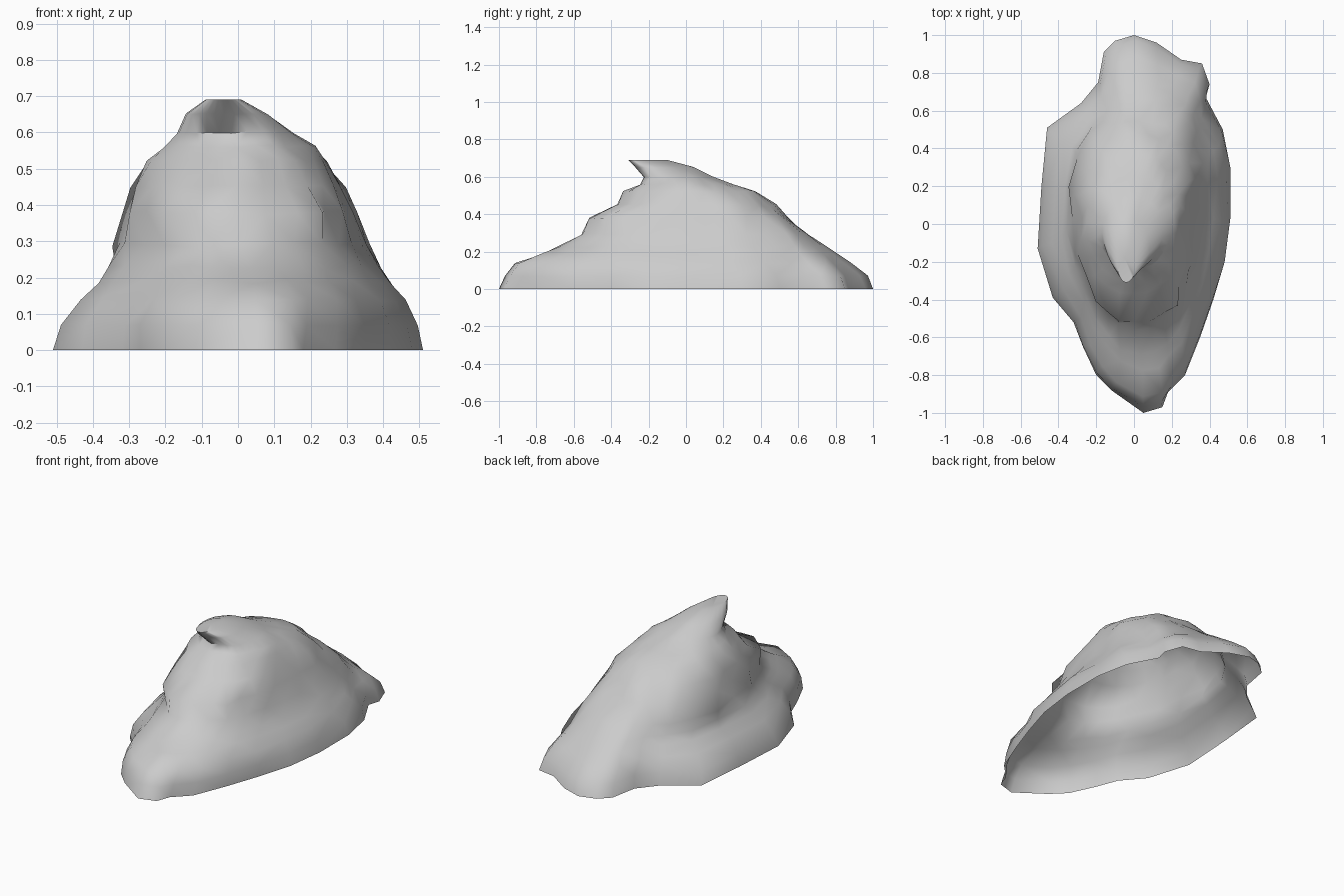
import bpy
import bmesh
import math
from mathutils import Vector, noise

default_cube = bpy.data.objects.get("Cube")
if default_cube:
    bpy.data.objects.remove(default_cube, do_unlink=True)

# Stone colour
stone = bpy.data.materials.new("grey_stone")
stone.use_nodes = True
stone_colour = (0.6, 0.6, 0.6, 1.0)
stone.diffuse_color = stone_colour
shader = stone.node_tree.nodes["Principled BSDF"]
shader.inputs["Base Color"].default_value = stone_colour
shader.inputs["Roughness"].default_value = 0.9

# Ground outline, anticlockwise from the back
footprint = [
    (0, 1), (-.1, .97), (-.16, .91), (-.19, .75), (-.28, .64), (-.46, .51),
    (-.49, .2), (-.51, -.13), (-.43, -.39), (-.32, -.52), (-.27, -.65),
    (-.2, -.8), (-.12, -.88), (.05, -1), (.15, -.97), (.18, -.89),
    (.27, -.8), (.35, -.6), (.42, -.4), (.48, -.2), (.51, .03), (.51, .3),
    (.47, .5), (.38, .67), (.4, .74), (.36, .85), (.25, .87), (.12, .96),
]

# Outline of the upper terrace, one point for every second ground point
terrace = [
    (.04, .56), (-.1, .52), (-.24, .41), (-.31, .15), (-.3, -.16),
    (-.21, -.4), (-.08, -.52), (.08, -.52), (.22, -.43), (.28, -.22),
    (.31, .03), (.33, .25), (.25, .44), (.15, .53),
]

# Contours from ground to peak: height, left, right, front and back limits
contours = [
    (0, -.51, .51, -1, 1),
    (.07, -.49, .5, -.97, .97),
    (.14, -.43, .46, -.91, .88),
    (.19, -.38, .43, -.78, .81),
    (.23, -.35, .4, -.7, .75),
    (.29, -.34, .37, -.55, .67),
    (.38, -.31, .33, -.52, .56),
    (.45, -.29, .3, -.37, .48),
    (.52, -.25, .25, -.33, .37),
    (.56, -.21, .21, -.24, .25),
    (.6, -.17, .16, -.22, .14),
    (.65, -.14, .08, -.27, .04),
    (.69, -.09, .01, -.31, -.1),
]


def unit_outline(points):
    """Scale an outline into the square from -1 to 1."""
    xs, ys = zip(*points)
    return [Vector(((2 * x - min(xs) - max(xs)) / (max(xs) - min(xs)),
                    (2 * y - min(ys) - max(ys)) / (max(ys) - min(ys))))
            for x, y in points]


def with_midpoints(points):
    """Double the points of a closed outline."""
    doubled = []
    for a, b in zip(points, points[1:] + points[:1]):
        doubled += [a, (a + b) / 2]
    return doubled


ground_shape = unit_outline(footprint)
terrace_shape = with_midpoints(unit_outline(terrace))
count = len(footprint)


def contour_point(i, contour):
    """Place one point, passing from ground to terrace to round peak."""
    height, left, right, front, back = contour
    flat = ground_shape[i].lerp(terrace_shape[i], min(1, height / .38) ** 1.3)
    rounding = min(1, max(0, (height - .38) / .18))
    flat = flat.lerp(flat.normalized(), rounding)
    place = Vector(((left + right + (right - left) * flat.x) / 2,
                    (front + back + (back - front) * flat.y) / 2, height))
    # Crags fade out at the ground and on the peak
    strength = .02 * max(0, math.sin(math.pi * height / .69)) ** .6
    rough = noise.noise_vector(place * 6) + noise.noise_vector(place * 13)
    return place + Vector((rough.x, rough.y, rough.z * .5)) * strength


# Hollow mound, open underneath
bm = bmesh.new()
rings = [[bm.verts.new(contour_point(i, c)) for i in range(count)] for c in contours]
for lower, upper in zip(rings, rings[1:]):
    for i in range(count):
        j = (i + 1) % count
        bm.faces.new((lower[i], lower[j], upper[j], upper[i]))

# Summit cap
summit = bm.verts.new((-.05, -.18, .685))
for i in range(count):
    bm.faces.new((rings[-1][i], rings[-1][(i + 1) % count], summit))
bmesh.ops.triangulate(bm, faces=bm.faces[:])

mesh = bpy.data.meshes.new("rock_mound")
bm.to_mesh(mesh)
bm.free()
mesh.materials.append(stone)
mound = bpy.data.objects.new("rock_mound", mesh)
bpy.context.collection.objects.link(mound)

# Smooth weathered faces with sharp ledges
bpy.ops.object.select_all(action='DESELECT')
mound.select_set(True)
bpy.context.view_layer.objects.active = mound
bpy.ops.object.shade_smooth_by_angle(angle=math.radians(60))
